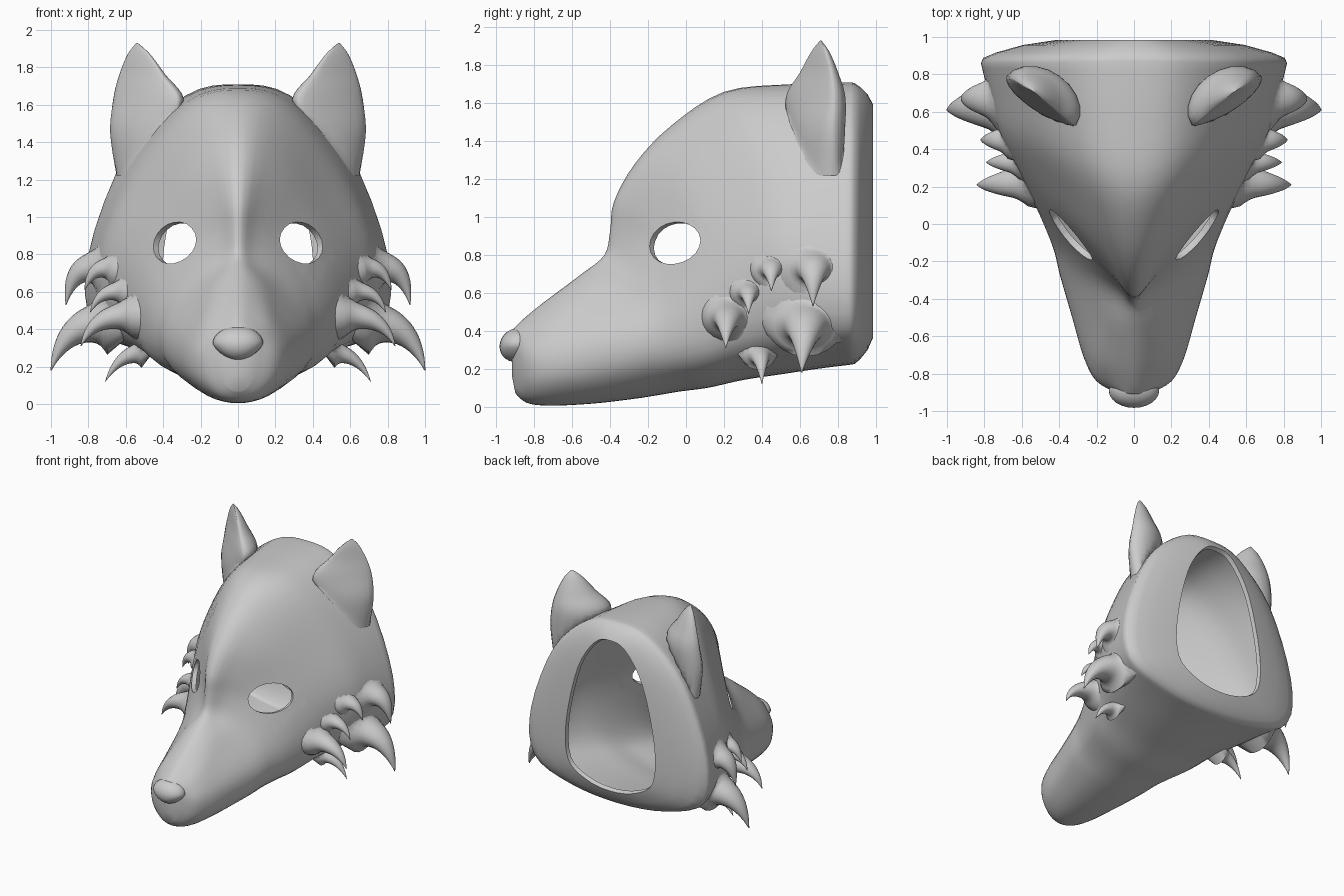
import bpy, bmesh, math
from mathutils import Vector
from mathutils.bvhtree import BVHTree

if "Cube" in bpy.data.objects:
    bpy.data.objects.remove(bpy.data.objects["Cube"])

grey = bpy.data.materials.new("mask_grey")
grey.diffuse_color = (0.6, 0.6, 0.6, 1)
grey.use_nodes = True
grey.node_tree.nodes["Principled BSDF"].inputs["Base Color"].default_value = grey.diffuse_color


def spline(pts, n, closed=False):
    """Catmull-Rom curve through pts, n steps per span."""
    m, out = len(pts), []
    for i in range(m if closed else m - 1):
        def at(j):
            return pts[j % m] if closed else pts[max(0, min(m - 1, j))]
        a, b, c, d = at(i - 1), at(i), at(i + 1), at(i + 2)
        for k in range(n):
            t = k / n
            out.append(0.5 * (2 * b + (c - a) * t + (2 * a - 5 * b + 4 * c - d) * t * t
                              + (3 * b - a - 3 * c + d) * t ** 3))
    return out if closed else out + [pts[-1]]


def skin(rings, cap_first=False, cap_last=False):
    """Join a list of closed rings into one surface."""
    bm = bmesh.new()
    vs = [[bm.verts.new(p) for p in r] for r in rings]
    n = len(rings[0])
    for a, b in zip(vs, vs[1:]):
        for i in range(n):
            j = (i + 1) % n
            bm.faces.new((a[i], a[j], b[j], b[i]))
    if cap_first:
        bm.faces.new(vs[0][::-1])
    if cap_last:
        bm.faces.new(vs[-1])
    bmesh.ops.recalc_face_normals(bm, faces=bm.faces)
    return bm


def finish(name, bm, angle=70, thickness=0):
    me = bpy.data.meshes.new(name)
    bm.to_mesh(me)
    bm.free()
    me.materials.append(grey)
    ob = bpy.data.objects.new(name, me)
    bpy.context.collection.objects.link(ob)
    bpy.ops.object.select_all(action='DESELECT')
    ob.select_set(True)
    bpy.context.view_layer.objects.active = ob
    if thickness:
        mod = ob.modifiers.new("thickness", 'SOLIDIFY')
        mod.thickness, mod.offset = thickness, -1
        bpy.ops.object.modifier_apply(modifier=mod.name)
    bpy.ops.object.shade_smooth_by_angle(angle=math.radians(angle))
    return ob


# Head sections: ridge y, side y, ridge z, four (x, z) points downwards, bottom z
SECTIONS = [
    (-.91, -.90, .41, .05, .40, .09, .35, .10, .27, .09, .18, .07),
    (-.86, -.84, .46, .08, .43, .15, .37, .20, .27, .18, .14, .02),
    (-.75, -.72, .55, .09, .52, .18, .45, .26, .30, .25, .15, .005),
    (-.55, -.50, .70, .10, .66, .20, .55, .32, .36, .31, .18, .015),
    (-.43, -.28, .80, .09, .76, .22, .66, .38, .42, .37, .22, .04),
    (-.40, -.15, .93, .10, .90, .24, .80, .41, .48, .40, .25, .06),
    (-.38, -.03, 1.08, .13, 1.06, .29, .92, .46, .55, .44, .27, .08),
    (-.27, .12, 1.28, .18, 1.25, .37, 1.05, .53, .65, .50, .30, .10),
    (-.08, .30, 1.48, .22, 1.43, .45, 1.15, .62, .75, .57, .36, .14),
    (.20, .50, 1.66, .27, 1.58, .53, 1.25, .72, .80, .66, .40, .17),
    (.55, .70, 1.70, .28, 1.63, .56, 1.32, .765, .82, .73, .42, .20),
    (.87, .86, 1.71, .28, 1.65, .59, 1.35, .80, .80, .77, .42, .22),
]


def section_ring(s):
    yt, ys, zt, x1, z1, x2, z2, x3, z3, x4, z4, zb = s
    flat = [(0, zt), (x1, z1), (x2, z2), (x3, z3), (x4, z4),
            (.58 * x4, zb + .24 * (z4 - zb)), (0, zb)]
    lean = (0, .37, .8, 1, 1, 1, 1)
    half = [Vector((x, yt + (ys - yt) * f, z)) for (x, z), f in zip(flat, lean)]
    return half + [Vector((-p.x, p.y, p.z)) for p in half[-2:0:-1]]


control = [section_ring(s) for s in SECTIONS]
lengthwise = [spline(list(line), 4) for line in zip(*control)]
rings = [spline(list(r), 4, True) for r in zip(*lengthwise)]

# Rounded muzzle end
middle = Vector((0, -.918, .25))
rings.insert(0, [middle + Vector((p.x * .5, 0, (p.z - .25) * .5)) for p in rings[0]])

# Back rim closing in to the egg-shaped opening
edge = rings[-1]
for t, y in ((.03, .888), (.2, .917), (.55, .957), (1, .985)):
    rings.append([Vector((p.x * (1 - .5 * t), y,
                          p.z + t * (.36 + (p.z - .22) * .83 - p.z))) for p in edge])
head = skin(rings, cap_first=True)
head.faces.ensure_lookup_table()
if head.faces[-1].normal.y > 0:
    bmesh.ops.reverse_faces(head, faces=head.faces)
head.normal_update()
surface = BVHTree.FromBMesh(head)

# Eye holes: trim the slanted cheeks to an ellipse and drop the faces inside
for side in (-1, 1):
    eye = Vector((side * .325, -.045, .86))
    out = Vector((side * .7, -.7, .1)).normalized()
    along = Vector((side, 1, 0)).normalized()
    up = out.cross(along)

    def reach(p):
        d = p - eye
        if abs(d.dot(out)) > .2:
            return 9
        return math.hypot(d.dot(along) / .172, d.dot(up) / .112)

    for k in range(20):
        a = k * math.tau / 20
        near = [f for f in head.faces
                if min([reach(v.co) for v in f.verts] + [reach(f.calc_center_median())]) < 1.25]
        geom = list({g for f in near for g in [f, *f.edges, *f.verts]})
        point = eye + along * .172 * math.cos(a) + up * .112 * math.sin(a)
        normal = along * math.cos(a) / .172 + up * math.sin(a) / .112
        bmesh.ops.bisect_plane(head, geom=geom, dist=1e-5, plane_co=point,
                               plane_no=normal.normalized())
    inside = [f for f in head.faces if reach(f.calc_center_median()) < .99]
    bmesh.ops.delete(head, geom=inside, context='FACES')
finish("head_shell", head, 70, .035)

# Nose pad: wide on top, tapering below
bm = bmesh.new()
bmesh.ops.create_uvsphere(bm, u_segments=24, v_segments=16, radius=1)
for v in bm.verts:
    taper = 1 + .25 * min(v.co.z, 0)
    v.co = Vector((v.co.x * .135 * taper, -.89 + v.co.y * .093 + v.co.z * .008,
                   .325 + v.co.z * .09))
finish("nose", bm)


def settle(p, always=False):
    """Lay a point that is under the head surface just beneath it."""
    loc, normal, _, _ = surface.find_nearest(p)
    if always or (p - loc).dot(normal) < 0:
        return loc - normal * .004
    return p


# Ears: upright crescents, inner end (x, y), outer end (x, y), height, front bulge
EAR = [(.44, .62, .64, .80, 1.22, -.25), (.35, .56, .68, .79, 1.45, -.16),
       (.31, .53, .667, .79, 1.63, -.09), (.40, .60, .635, .77, 1.76, -.06),
       (.475, .66, .59, .74, 1.87, -.06), (.535, .707, .545, .713, 1.93, -.1)]


def ear_ring(e, side):
    a, b = Vector(e[0:2]), Vector(e[2:4])
    chord = b - a
    normal = Vector((-chord.y, chord.x))
    ring = []
    for k in range(20):
        u = k / 10 if k <= 10 else 2 - k / 10
        bulge = .36 if k <= 10 else e[5]
        p = a + chord * (.5 - .5 * math.cos(math.pi * u)) + normal * bulge * math.sin(math.pi * u)
        ring.append(Vector((side * p.x, p.y, e[4])))
    return ring


# Cheek tufts: base, bend, tip, base radius
TUFTS = [
    ((.66, .63, .43), (.92, .63, .46), (1.0, .61, .18), .165),
    ((.50, .38, .27), (.63, .40, .28), (.71, .40, .12), .075),
    ((.54, .23, .47), (.77, .21, .49), (.84, .21, .31), .11),
    ((.60, .33, .60), (.74, .33, .62), (.79, .33, .49), .075),
    ((.66, .45, .72), (.78, .45, .75), (.82, .45, .61), .085),
    ((.72, .67, .72), (.89, .67, .76), (.92, .67, .53), .13),
]


def tuft_rings(base, bend, tip, radius, side):
    a, b, c = Vector(base), Vector(bend), Vector(tip)
    out = []
    for k in range(17):
        t = k / 16
        p = a * (1 - t) ** 2 + b * 2 * t * (1 - t) + c * t * t
        d = ((b - a) * (1 - t) + (c - b) * t).normalized()
        across = Vector((0, 1, 0))
        over = d.cross(across).normalized()
        # flared root, hooked point
        r = radius * max(.02, .95 * (1 - t) ** .9 + .5 * max(0, 1 - 3.5 * t) ** 2)
        ring = [p + across * r * math.cos(q * math.tau / 20)
                + over * r * .85 * math.sin(q * math.tau / 20) for q in range(20)]
        out.append([settle(Vector((side * v.x, v.y, v.z)), k == 0) for v in ring])
    return out


for side, label in ((-1, "left"), (1, "right")):
    columns = [spline(list(line), 5) for line in zip(*[ear_ring(e, side) for e in EAR])]
    finish("ear_" + label, skin([[settle(p) for p in r] for r in zip(*columns)], cap_last=True))
    for n, tuft in enumerate(TUFTS, 1):
        finish(f"cheek_tuft_{label}_{n}", skin(tuft_rings(*tuft, side), cap_last=True), 80)
